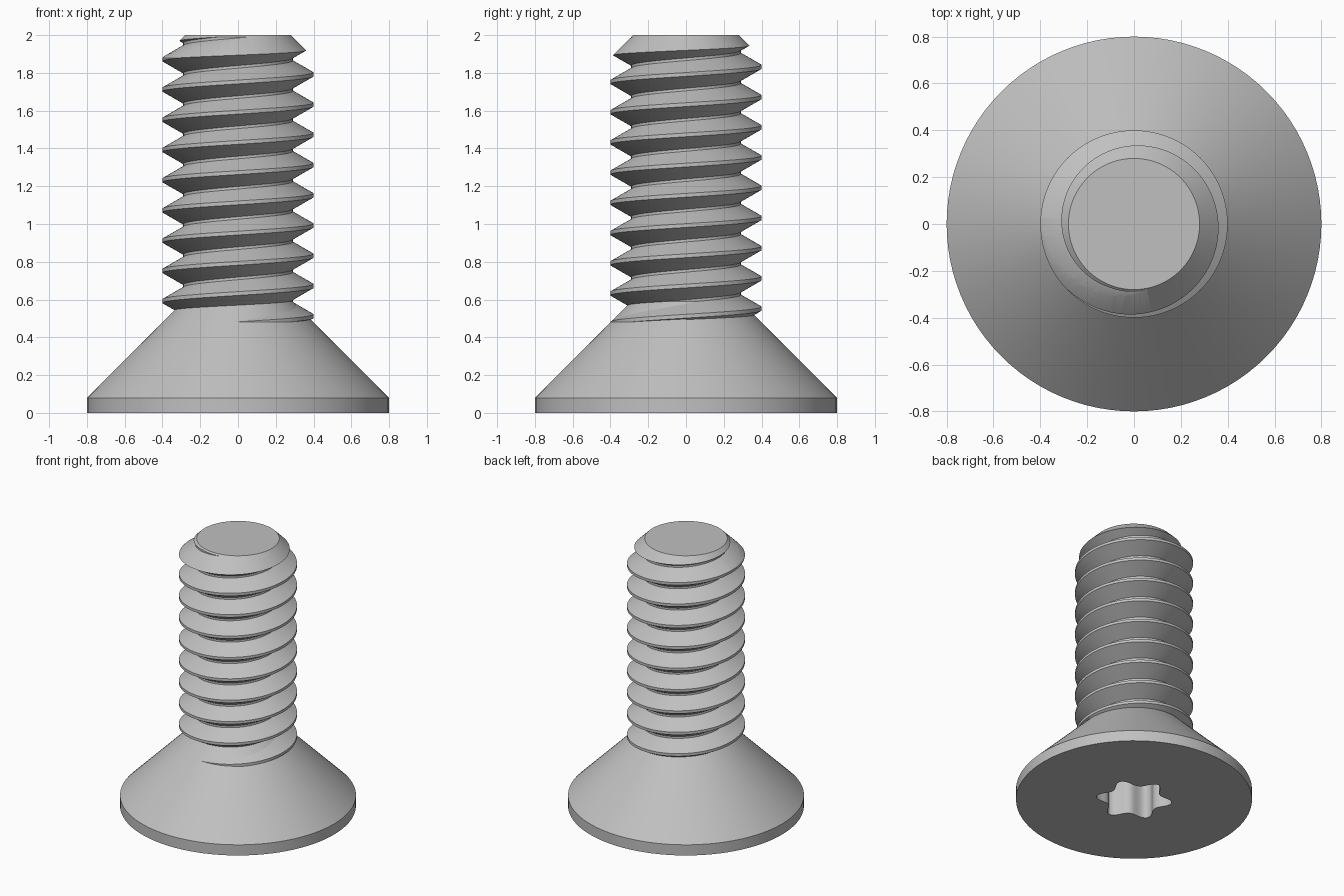
import bpy, bmesh
from math import pi, sin, cos, radians

SEGMENTS = 96
PITCH, ROOT, CREST = 0.16, 0.29, 0.4

cube = bpy.data.objects.get("Cube")
if cube:
    bpy.data.objects.remove(cube, do_unlink=True)

steel = bpy.data.materials.new("grey steel")
steel.use_nodes = True
colour = (0.53, 0.53, 0.53, 1)
steel.diffuse_color = colour
steel.node_tree.nodes["Principled BSDF"].inputs["Base Color"].default_value = colour


def finish(bm, name):
    bmesh.ops.recalc_face_normals(bm, faces=bm.faces)
    mesh = bpy.data.meshes.new(name)
    bm.to_mesh(mesh)
    bm.free()
    mesh.materials.append(steel)
    obj = bpy.data.objects.new(name, mesh)
    bpy.context.collection.objects.link(obj)
    return obj


def stack(name, levels, outline):
    """Closed solid: the outline scaled to each (scale, z) level."""
    bm = bmesh.new()
    rings = [[bm.verts.new((r * s * cos(a), r * s * sin(a), z)) for a, r in outline]
             for s, z in levels]
    n = len(outline)
    for low, high in zip(rings, rings[1:]):
        for i in range(n):
            j = (i + 1) % n
            bm.faces.new((low[i], low[j], high[j], high[i]))
    bm.faces.new(rings[0][::-1])
    bm.faces.new(rings[-1])
    return finish(bm, name)


def cut(obj, tool, operation):
    mod = obj.modifiers.new(operation.lower(), 'BOOLEAN')
    mod.operation, mod.solver, mod.object = operation, 'EXACT', tool
    bpy.context.view_layer.objects.active = obj
    bpy.ops.object.modifier_apply(modifier=mod.name)
    bpy.data.objects.remove(tool, do_unlink=True)


def smooth(obj):
    bpy.ops.object.select_all(action='DESELECT')
    obj.select_set(True)
    bpy.context.view_layer.objects.active = obj
    bpy.ops.object.shade_smooth_by_angle(angle=radians(25))


angles = [2 * pi * i / SEGMENTS for i in range(SEGMENTS)]
circle = [(a, 1) for a in angles]

# Countersunk head with a six-lobed drive recess underneath
head = stack("countersunk_head", [(0.8, 0), (0.8, 0.08), (0.28, 0.6)], circle)
lobes = [(a, 0.185 + 0.075 * (0.5 - 0.5 * cos(6 * a)) ** 1.3)
         for a in (b + pi / SEGMENTS for b in angles)]
lobes = [(a, 0.185 + 0.075 * (0.5 + 0.5 * cos(6 * (a - pi / 2))) ** 1.3) for a in angles]
recess = stack("drive_recess_cutter", [(1, -0.1), (1, 0.3)], lobes)
recess.hide_render = True
cut(head, recess, 'DIFFERENCE')
smooth(head)

# Threaded shank: columns of profile points that climb one pitch per turn
bm = bmesh.new()
profile = [(CREST, 0), (CREST, 0.02), (ROOT, 0.083), (ROOT, 0.097)]
TURNS, START = 12, 0.342
columns = [[bm.verts.new((r * cos(a), r * sin(a), START + PITCH * (k + a / (2 * pi)) + dz))
            for k in range(TURNS) for r, dz in profile] for a in angles]
step, rows = len(profile), TURNS * len(profile)
for i in range(SEGMENTS):
    last = i == SEGMENTS - 1
    nxt = columns[0][step:] if last else columns[i + 1]
    for m in range(len(nxt) - 1):
        bm.faces.new((columns[i][m], nxt[m], nxt[m + 1], columns[i][m + 1]))

# Close both open ends of the shank with a fan to the axis
bottom, top = bm.verts.new((0, 0, START + 0.05)), bm.verts.new((0, 0, 2.3))
for e in [e for e in bm.edges if e.is_boundary]:
    tip = top if e.verts[0].co.z > 1 else bottom
    bm.faces.new((e.verts[0], e.verts[1], tip))
shank = finish(bm, "threaded_shank")

# Chamfered, flat end of the shank
envelope = stack("shank_end_cutter", [(0.6, 0.2), (0.6, 1.68), (0.28, 2)], circle)
envelope.hide_render = True
cut(shank, envelope, 'INTERSECT')
smooth(shank)
